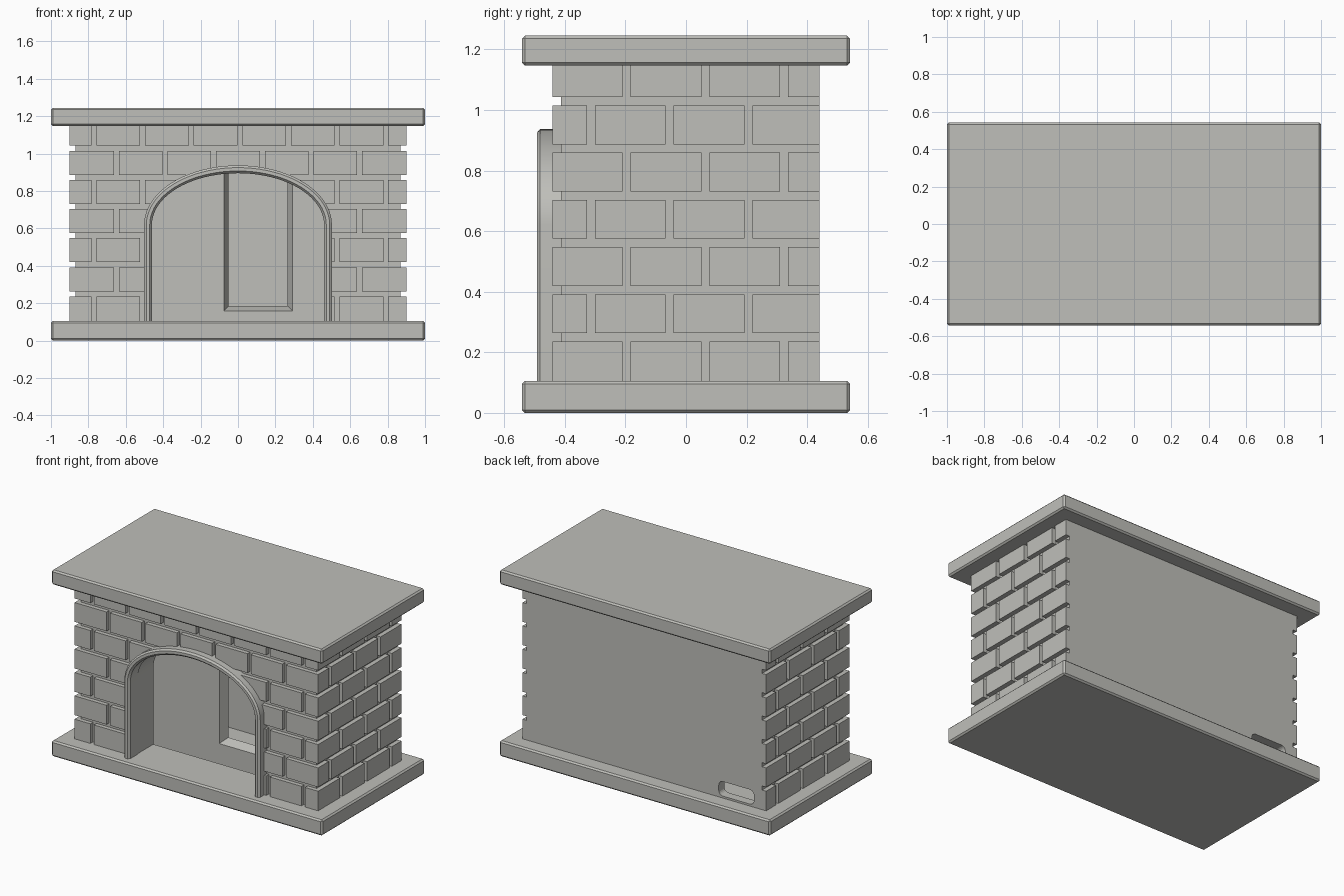
import bpy, bmesh, math

if "Cube" in bpy.data.objects:
    bpy.data.objects.remove(bpy.data.objects["Cube"])

stone = bpy.data.materials.new("warm grey stone")
stone.diffuse_color = (0.52, 0.52, 0.49, 1)
stone.use_nodes = True
stone.node_tree.nodes["Principled BSDF"].inputs["Base Color"].default_value = stone.diffuse_color


def finish(bm, name):
    bmesh.ops.recalc_face_normals(bm, faces=bm.faces)
    me = bpy.data.meshes.new(name)
    bm.to_mesh(me)
    bm.free()
    me.materials.append(stone)
    ob = bpy.data.objects.new(name, me)
    bpy.context.collection.objects.link(ob)
    return ob


def add_box(bm, x0, x1, y0, y1, z0, z1):
    vs = bmesh.ops.create_cube(bm, size=1)["verts"]
    for v in vs:
        v.co = ((x0, x1)[v.co.x > 0], (y0, y1)[v.co.y > 0], (z0, z1)[v.co.z > 0])
    return vs


def box(name, *dims, bevel=0):
    bm = bmesh.new()
    add_box(bm, *dims)
    if bevel:
        bmesh.ops.bevel(bm, geom=bm.edges[:], offset=bevel, segments=1, affect='EDGES')
    return finish(bm, name)


def cut(target, cutter):
    mod = target.modifiers.new("cut", 'BOOLEAN')
    mod.operation, mod.solver, mod.object = 'DIFFERENCE', 'EXACT', cutter
    bpy.context.view_layer.objects.active = target
    bpy.ops.object.modifier_apply(modifier=mod.name)


def arch_points(grow, bottom, n=40):
    # straight legs topped by a half ellipse
    a, b, spring = 0.46 + grow, 0.275 + grow, 0.62
    pts = [(a, bottom)]
    pts += [(a * math.cos(math.pi * i / n), spring + b * math.sin(math.pi * i / n)) for i in range(n + 1)]
    return pts + [(-a, bottom)]


# Slabs
base = box("base_slab", -1, 1, -0.542, 0.542, 0, 0.105, bevel=0.01)
box("mantel_slab", -1, 1, -0.542, 0.542, 1.147, 1.245, bevel=0.01)

# Body core, carrying the mortar surface
core = box("mortar_body", -0.87, 0.87, -0.412, 0.44, 0.095, 1.155)

# Cutters: hollow interior, arched opening, cable slot
hollow = box("hollow_cutter", -0.82, 0.82, -0.23, 0.38, 0.02, 1.13)
bm = bmesh.new()
face = bm.faces.new([bm.verts.new((x, -0.6, z)) for x, z in arch_points(0.004, 0.05)])
ext = bmesh.ops.extrude_face_region(bm, geom=[face])["geom"]
for v in ext:
    if isinstance(v, bmesh.types.BMVert):
        v.co.y = -0.15
opening = finish(bm, "opening_cutter")
bm = bmesh.new()
add_box(bm, -0.81, -0.55, 0.3, 0.6, 0.118, 0.215)
along_y = [e for e in bm.edges if abs(e.verts[0].co.y - e.verts[1].co.y) > 0.1]
bmesh.ops.bevel(bm, geom=along_y, offset=0.03, segments=5, profile=0.5, affect='EDGES')
slot = finish(bm, "slot_cutter")

# Bricks in seven staggered rows
PITCH, GAP, ROW = 0.26, 0.0265, 0.1558


def runs(start, lo, hi):
    # brick spans between joints spaced one pitch apart
    edge, joint = lo, start
    while joint < hi - 0.02:
        yield edge, joint - GAP / 2
        edge, joint = joint + GAP / 2, joint + PITCH
    yield edge, hi


front, sides = bmesh.new(), bmesh.new()
for r in range(7):
    z0 = 0.1 if r == 0 else 0.1075 + r * ROW
    z1 = 1.15 if r == 6 else 0.1075 + (r + 1) * ROW - 0.0275
    even = r % 2
    for a, b in runs(-0.65 if even else -0.77, -0.9, 0.9):
        add_box(front, a, b, -0.44, -0.4, z0, z1)
    for a, b in runs(-0.314 if even else -0.196, -0.4, 0.44):
        add_box(sides, 0.86, 0.9, a, b, z0, z1)
        add_box(sides, -0.9, -0.86, a, b, z0, z1)
front_bricks = finish(front, "front_bricks")
finish(sides, "side_bricks")

cut(core, hollow)
cut(core, opening)
cut(core, slot)
cut(base, hollow)
cut(front_bricks, opening)

# Inner panel with a tall splayed window
panel = box("inner_panel", -0.815, 0.815, -0.09, -0.03, 0.02, 1.125)
bm = bmesh.new()
for v in add_box(bm, -0.092, 0.307, -0.13, 0.01, 0.143, 1.017):
    if v.co.y > 0:
        v.co.x += 0.058 if v.co.x < 0.1 else -0.058
        v.co.z += 0.058 if v.co.z < 0.5 else -0.058
window = finish(bm, "window_cutter")
cut(panel, window)
for helper in (hollow, opening, slot, window):
    bpy.data.objects.remove(helper)

# Arch surround: chamfered section swept along the arch
section = [(0, -0.40), (0, -0.478), (0.012, -0.492), (0.03, -0.492), (0.042, -0.482), (0.042, -0.40)]
bm = bmesh.new()
loops = [[bm.verts.new((x, y, z)) for x, z in arch_points(g, 0.1)] for g, y in section]
for i, la in enumerate(loops):
    lb = loops[(i + 1) % len(loops)]
    for j in range(len(la) - 1):
        bm.faces.new((la[j], la[j + 1], lb[j + 1], lb[j]))
for end in (0, -1):
    bm.faces.new([lp[end] for lp in loops])
arch = finish(bm, "arch_surround")
bpy.ops.object.select_all(action='DESELECT')
arch.select_set(True)
bpy.context.view_layer.objects.active = arch
bpy.ops.object.shade_smooth_by_angle(angle=math.radians(25))
